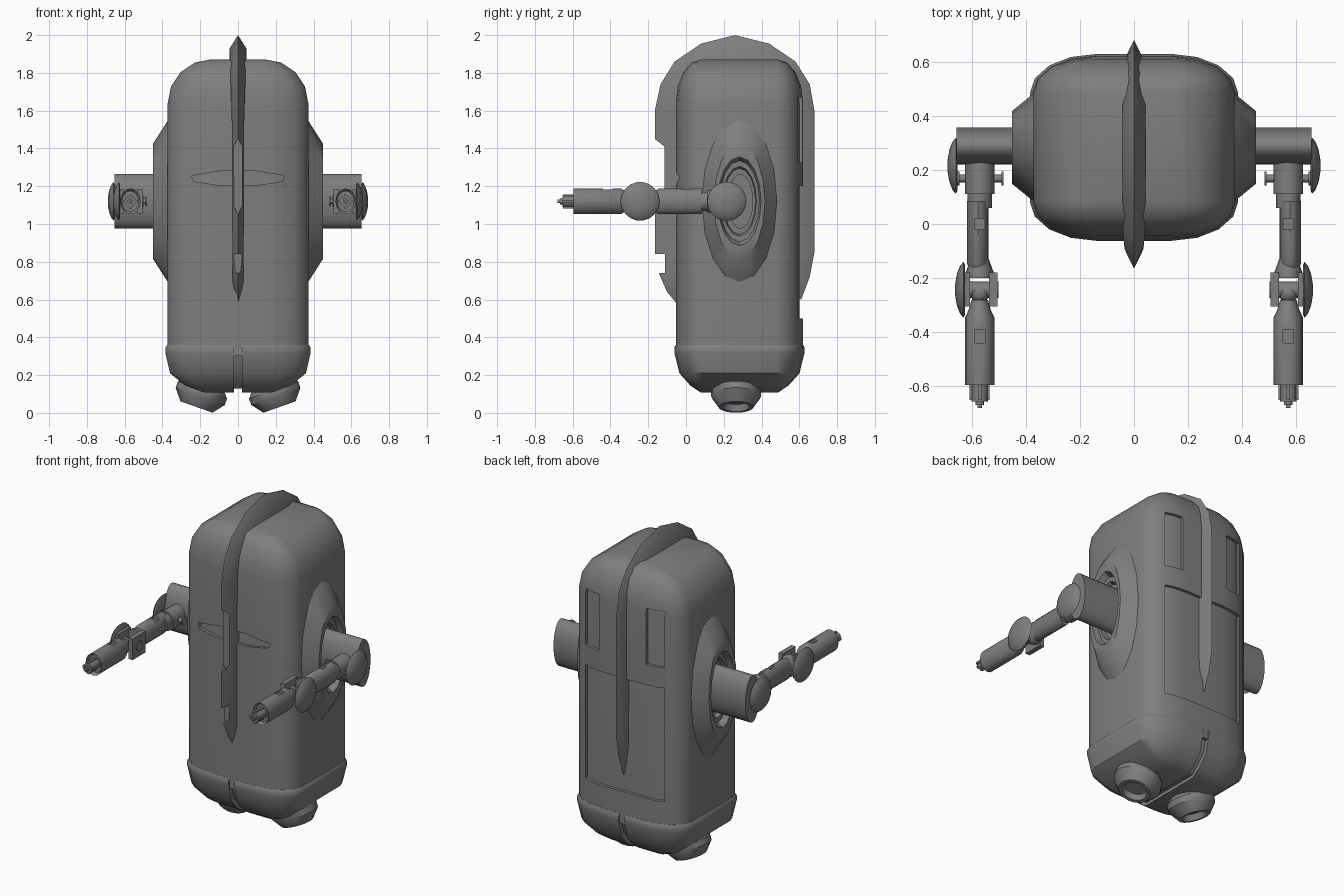
import bpy, bmesh, math
from mathutils import Vector

default = bpy.data.objects.get("Cube")
if default:
    bpy.data.objects.remove(default, do_unlink=True)

grey = bpy.data.materials.new("mid_grey")
grey.use_nodes = True
COLOUR = (0.21, 0.21, 0.21, 1)
grey.diffuse_color = COLOUR
grey.node_tree.nodes["Principled BSDF"].inputs["Base Color"].default_value = COLOUR

MID = 0.283      # depth of the body's centre
ARM_X, ARM_Z = 0.57, 1.12


def loft(name, rings):
    """Skin a list of equal closed rings and cap both ends."""
    bm = bmesh.new()
    rows = [[bm.verts.new(p) for p in ring] for ring in rings]
    n = len(rows[0])
    for a, b in zip(rows, rows[1:]):
        for i in range(n):
            bm.faces.new((a[i], a[(i + 1) % n], b[(i + 1) % n], b[i]))
    bm.faces.new(rows[0])
    bm.faces.new(rows[-1])
    bmesh.ops.remove_doubles(bm, verts=bm.verts, dist=1e-5)
    bmesh.ops.recalc_face_normals(bm, faces=bm.faces)
    mesh = bpy.data.meshes.new(name)
    bm.to_mesh(mesh)
    bm.free()
    obj = bpy.data.objects.new(name, mesh)
    bpy.context.collection.objects.link(obj)
    mesh.materials.append(grey)
    return obj


def select(obj):
    bpy.ops.object.select_all(action='DESELECT')
    obj.select_set(True)
    bpy.context.view_layer.objects.active = obj


def smooth(obj, angle=35):
    select(obj)
    bpy.ops.object.shade_smooth_by_angle(angle=math.radians(angle))
    return obj


def lathe(name, centre, axis, profile, seg=20, side=(0, 1, 0)):
    """Elliptical turning; profile rows are (distance, side radius, other radius)."""
    a, u = Vector(axis).normalized(), Vector(side)
    v = a.cross(u)
    angles = [math.tau * i / seg for i in range(seg)]
    rings = [[Vector(centre) + a * t + u * (ru * math.cos(k)) + v * (rv * math.sin(k))
              for k in angles] for t, ru, rv in profile]
    return smooth(loft(name, rings))


def prism(name, outline, y0, y1):
    return loft(name, [[(x, y, z) for x, z in outline] for y in (y0, y1)])


def box(name, x0, x1, y0, y1, z0, z1):
    return prism(name, [(x0, z0), (x1, z0), (x1, z1), (x0, z1)], y0, y1)


def cut(obj, cutters):
    select(obj)
    for c in cutters:
        mod = obj.modifiers.new("cut", 'BOOLEAN')
        mod.operation, mod.solver, mod.object = 'DIFFERENCE', 'EXACT', c
        bpy.ops.object.modifier_apply(modifier=mod.name)
        bpy.data.objects.remove(c, do_unlink=True)
    return smooth(obj)


def rounded(name, levels, inset=0):
    """Stack of rounded rectangles; levels are (z, half width, half depth)."""
    rings = []
    for z, hx, hy in levels:
        rx, ry = max(hx - 0.14 - inset, 0), max(hy - 0.2 - inset, 0)
        ring = []
        for q, (sx, sy) in enumerate([(1, 1), (-1, 1), (-1, -1), (1, -1)]):
            for k in range(5):
                t = math.radians(q * 90 + k * 22.5)
                ring.append((sx * 0.14 + rx * math.cos(t), MID + sy * 0.2 + ry * math.sin(t), z))
        rings.append(ring)
    return smooth(loft(name, rings))


# Main body with recessed visor slot and back panels over an inner core
def body_levels(inset):
    levels = [(0.3, 0.372, 0.337)]
    for k in range(5):
        t = math.radians(k * 22.5)
        levels.append((1.64 + (0.232 - inset) * math.sin(t),
                       0.14 + 0.232 * math.cos(t), 0.2 + 0.137 * math.cos(t)))
    return levels


body = rounded("body", body_levels(0))
slot = [(-.245, 1.255), (-.1, 1.28), (.1, 1.28), (.245, 1.255),
        (.235, 1.225), (.1, 1.205), (-.1, 1.205), (-.235, 1.225)]
cut(body, [prism("visor_cutter", slot, -0.2, 0.03),
           box("panel_cutter", -0.27, 0.27, 0.5, 0.8, 0.5, 1.2),
           box("window_cutter", 0.16, 0.27, 0.5, 0.8, 1.325, 1.67),
           box("window_cutter", -0.27, -0.16, 0.5, 0.8, 1.325, 1.67)])
rounded("body_core", body_levels(0.018), 0.018)

# Bowl-shaped base with a central groove
base_levels = [(0.36, 0.374, 0.338), (0.345, 0.385, 0.345), (0.32, 0.385, 0.345),
               (0.21, 0.36, 0.318), (0.145, 0.28, 0.26), (0.108, 0.18, 0.205)]
base = rounded("base", base_levels)
cut(base, [box("groove_cutter", -0.02, 0.02, -0.3, 0.9, 0, 0.5)])
rounded("base_core", [(z + 0.02, hx, hy) for z, hx, hy in base_levels[2:]], 0.02)

# Crest fin running from the front over the top to the back
path = [(-.05, .58), (-.1, .64), (-.14, .73), (-.165, .85), (-.165, 1.6), (-.135, 1.74),
        (-.06, 1.86), (.08, 1.955), (.26, 2.0), (.44, 1.955), (.58, 1.86), (.655, 1.74),
        (.68, 1.6), (.68, .85), (.655, .72), (.61, .6)]
rings = []
for i, (y, z) in enumerate(path):
    edge = Vector((0, y, z))
    inward = (Vector((0, 0.26, min(max(z, 0.75), 1.5))) - edge).normalized()
    w = 0.006 if i in (0, len(path) - 1) else 0.03 + 0.014 * max(0, inward.z * -1)
    out = Vector((w, 0, 0))
    rings.append([edge, edge + inward * 0.07 + out, edge + inward * 0.2 + out,
                  edge + inward * 0.2 - out, edge + inward * 0.07 - out])
fin = loft("crest_fin", rings)
recess = [(-.025, 1.1), (0, 1.05), (.025, 1.1), (.025, 1.41), (0, 1.45), (-.025, 1.41)]
cut(fin, [prism("recess_cutter", recess, -0.3, -0.115),
          box("notch_cutter", -0.022, 0.022, -0.3, -0.11, 0.74, 0.84)])

for s, tag in ((1, "left_"), (-1, "right_")):
    X, Y = (s, 0, 0), (0, -1, 0)
    ax = s * ARM_X

    def along_x(name, x, y, profile, seg=20):
        return lathe(tag + name, (s * x, y, ARM_Z), X, profile, seg)

    def along_y(name, y, profile, seg=16, x=ARM_X):
        return lathe(tag + name, (s * x, y, ARM_Z), Y, profile, seg, (1, 0, 0))

    # Stepped oval collar and shoulder tube
    along_x("collar", 0, MID, [(.3, .2, .43), (.37, .2, .43), (.45, .135, .305),
                               (.45, .115, .235), (.415, .105, .215), (.415, .09, .185),
                               (.39, .085, .175)], 16)
    along_x("shoulder_tube", 0, 0.288, [(.36, .068, .145), (.655, .068, .145)], 24)

    # Domed caps on the shoulder and elbow
    for name, x, y in (("shoulder_cap", .652, .215), ("elbow_cap", .624, -.243)):
        along_x(name, x, y, [(0, .09, .09), (.006, .103, .103), (.018, .09, .09),
                             (.03, .06, .06), (.037, .02, .02)], 18)

    # Shoulder joint with a cross pin
    along_y("shoulder_joint", 0.23, [(0, .055, .06), (.12, .055, .06), (.12, .045, .05),
                                     (.17, .045, .05)])
    along_x("joint_pin", 0, 0.168, [(.482, .026, .026), (.49, .026, .026), (.49, .014, .014),
                                    (.645, .014, .014), (.645, .026, .026), (.653, .026, .026)], 12)

    # Upper arm
    upper = along_y("upper_arm", 0.085, [(0, .04, .067), (.23, .04, .067), (.25, .033, .055)],
                    x=0.577)
    cut(upper, [box("notch_cutter", ax - .02, ax + .02, -.02, .02, ARM_Z + .045, ARM_Z + .1)])

    # Elbow fork around a ball
    along_y("elbow_collar", -0.13, [(0, .034, .05), (.05, .052, .068), (.07, .052, .068)])
    for side in (-1, 1):
        x = ax + side * 0.05
        box(tag + "elbow_cheek", x - .015, x + .015, -.305, -.18, ARM_Z - .065, ARM_Z + .065)
    along_x("elbow_axle", 0, -.243, [(.5, .03, .03), (.635, .03, .03)], 12)
    along_y("elbow_ball", -.255, [(-.036 * math.cos(k * math.pi / 8),
                                   .036 * math.sin(k * math.pi / 8) + .0005,
                                   .036 * math.sin(k * math.pi / 8) + .0005) for k in range(9)])

    # Forearm with hollow end and stepped tip
    fore = along_y("forearm", -.28, [(0, .03, .04), (.035, .04, .05), (.065, .054, .068),
                                     (.315, .054, .068), (.295, .044, .055)])
    cut(fore, [box("notch_cutter", ax - .02, ax + .02, -.44, -.39, ARM_Z + .048, ARM_Z + .1)])
    along_y("arm_tip", -.55, [(0, .03, .03), (.105, .03, .03), (.105, .016, .016),
                              (.118, .016, .016), (.118, .009, .009), (.13, .009, .009)], 12)
    # Small lugs around the tip
    for dx, dz in ((.03, 0), (-.03, 0), (0, .03), (0, -.03)):
        box(tag + "tip_lug", ax + dx - .007, ax + dx + .007, -.65, -.57,
            ARM_Z + dz - .007, ARM_Z + dz + .007)

    # Angled thruster foot
    lathe(tag + "foot_thruster", (s * 0.195, 0.265, 0.102), (s * 0.33, 0, -0.94),
          [(-.11, .1, .1), (-.06, .105, .105), (-.02, .132, .14), (.015, .132, .14),
           (.075, .092, .092), (.075, .072, .072), (.04, .062, .062)], 18)
